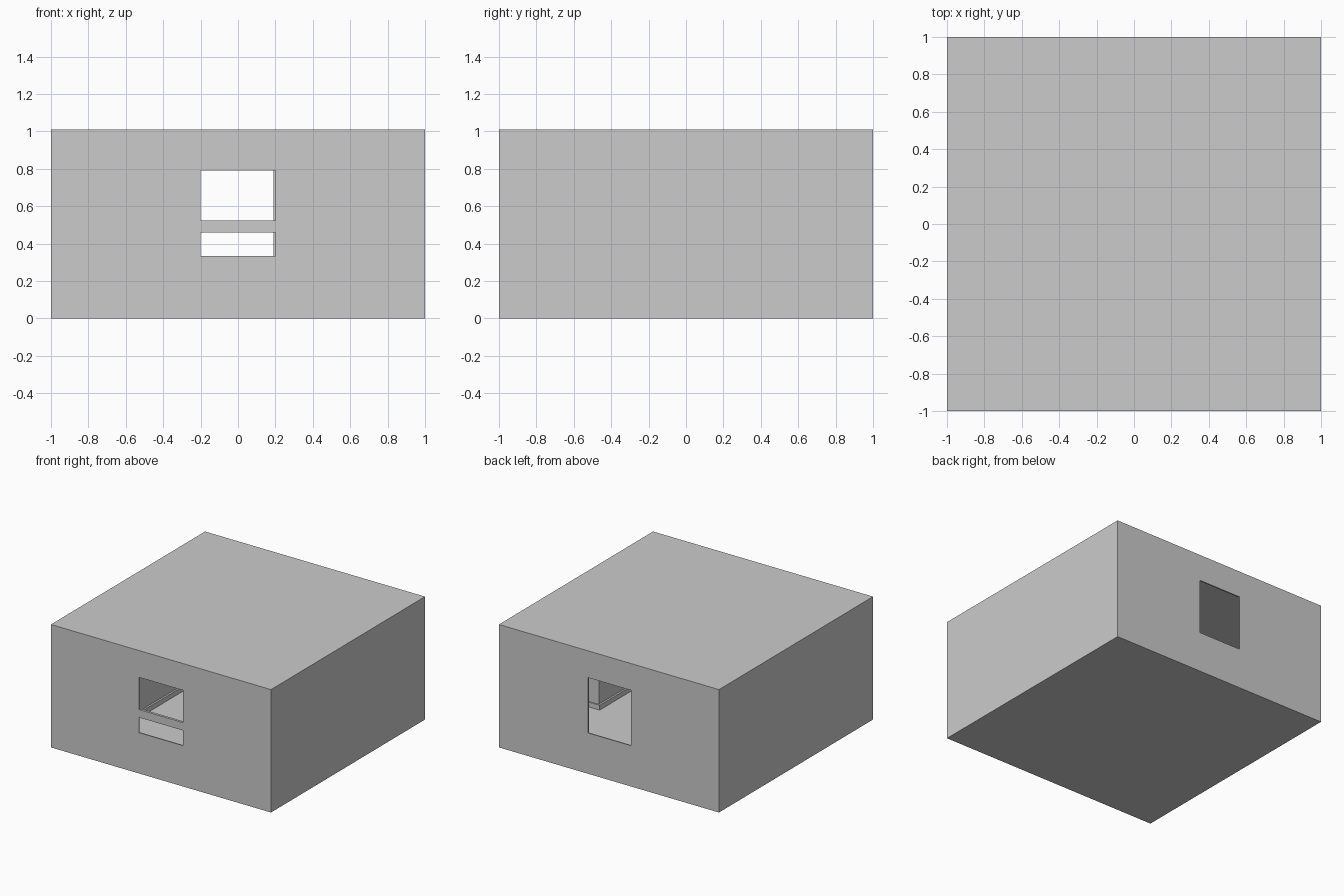
import bpy

if "Cube" in bpy.data.objects:
    bpy.data.objects.remove(bpy.data.objects["Cube"])


def box(name, x, y, z):
    """Axis-aligned box from (min, max) ranges."""
    bpy.ops.mesh.primitive_cube_add(size=1)
    ob = bpy.context.object
    ob.name = name
    for i, (a, b) in enumerate((x, y, z)):
        ob.location[i] = (a + b) / 2
        ob.scale[i] = b - a
    bpy.ops.object.transform_apply(location=True, rotation=False, scale=True)
    return ob


T = 0.01  # panel thickness

# Floor and roof slabs
box("floor", (-1, 1), (-1, 1), (0, T))
box("roof", (-1, 1), (-1, 1), (1, 1.01))

# Walls overlap in a pinwheel so every corner shows one panel edge
front = box("front_wall", (-1, 1 - T), (-1, -1 + T), (T, 1))
back = box("back_wall", (-1 + T, 1), (1 - T, 1), (T, 1))
box("right_wall", (1 - T, 1), (-1, 1 - T), (T, 1))
box("left_wall", (-1, -1 + T), (-1 + T, 1), (T, 1))

# Window openings through the front and back walls
for wall, right in ((front, 0.2), (back, 0.19)):
    y = sum(v.co.y for v in wall.data.vertices) / 8
    cutter = box("window_cutter", (-0.2, right), (y - 0.1, y + 0.1), (0.335, 0.79))
    cutter.hide_render = True
    cutter.hide_set(True)
    mod = wall.modifiers.new("window", 'BOOLEAN')
    mod.object = cutter
    mod.operation = 'DIFFERENCE'
    mod.solver = 'EXACT'

# Ledge across the front window
box("window_ledge", (-0.2, 0.2), (-1, -0.98), (0.46, 0.525))

# Cabinets against the side walls, each on a low plinth
for side, s, (y0, y1) in (("left", -1, (-0.3, 0.6)), ("right", 1, (-0.6, 0.04))):
    def span(d):
        return sorted((s * d, s * (1 - T)))
    box(side + "_cabinet", span(0.765), (y0, y1), (0.05, 0.5))
    box(side + "_plinth", span(0.75), (y0 - T, y1 + T), (T, 0.05))
